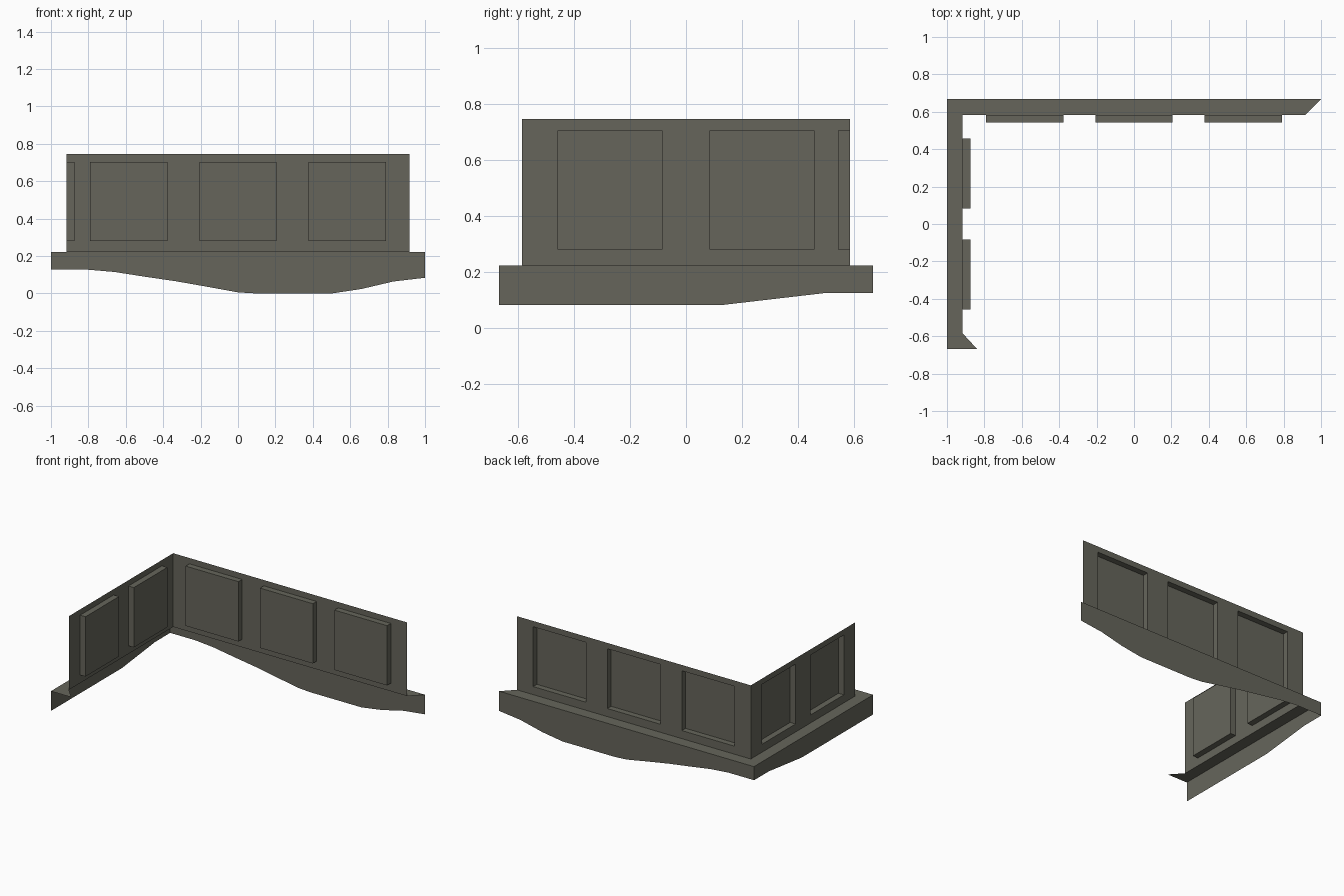
import bpy, bmesh

if "Cube" in bpy.data.objects:
    bpy.data.objects.remove(bpy.data.objects["Cube"])

stone = bpy.data.materials.new("grey olive stone")
stone.diffuse_color = (0.133, 0.131, 0.105, 1.0)
stone.use_nodes = True
stone.node_tree.nodes["Principled BSDF"].inputs["Base Color"].default_value = stone.diffuse_color

X, Y = 1.0, 0.667          # outer half sizes of the skirt
STEP = 0.083               # ledge width
RECESS = 0.042             # panel depth
LEDGE, TOP = 0.223, 0.745
PANEL_LOW, PANEL_HIGH = 0.28, 0.704


# Each side is laid out as (u along side, d depth inwards, z)
def back(u, d, z):
    return (u, Y - d, z)


def left(u, d, z):
    return (-X + d, u, z)


def make(name, faces):
    """Join polygons (lists of points) into one sheet object."""
    bm = bmesh.new()
    for pts in faces:
        bm.faces.new([bm.verts.new(p) for p in pts])
    bmesh.ops.remove_doubles(bm, verts=bm.verts, dist=1e-4)
    mesh = bpy.data.meshes.new(name)
    bm.to_mesh(mesh)
    bm.free()
    mesh.materials.append(stone)
    obj = bpy.data.objects.new(name, mesh)
    bpy.context.collection.objects.link(obj)


def wall(name, side, half, panels):
    """Thin wall with recessed panels pushed inwards."""
    us = sorted([-half, half] + [u for p in panels for u in p])
    zs = [LEDGE, PANEL_LOW, PANEL_HIGH, TOP]
    faces = []
    for i in range(len(us) - 1):
        for j in range(3):
            a, b, lo, hi = us[i], us[i + 1], zs[j], zs[j + 1]
            loop = [(a, lo), (a, hi), (b, hi), (b, lo)]
            outer = [side(u, STEP, z) for u, z in loop]
            if i % 2 == 1 and j == 1:
                inner = [side(u, STEP + RECESS, z) for u, z in loop]
                faces.append(inner)
                for k in range(4):
                    n = (k + 1) % 4
                    faces.append([outer[k], outer[n], inner[n], inner[k]])
            else:
                faces.append(outer)
    make(name, faces)


def skirt(name, side, profile):
    """Outer band with a curved lower edge, as a strip of quads."""
    faces = []
    for (a, za), (b, zb) in zip(profile, profile[1:]):
        faces.append([side(a, 0, za), side(a, 0, LEDGE),
                      side(b, 0, LEDGE), side(b, 0, zb)])
    make(name, faces)


# Panelled walls
wall("back_wall", back, X - STEP,
     [(-0.79, -0.376), (-0.207, 0.207), (0.376, 0.79)])
wall("left_wall", left, Y - STEP, [(-0.458, -0.083), (0.083, 0.458)])

# Skirts with shaped lower edges
skirt("back_skirt", back,
      [(-1, 0.127), (-0.8, 0.127), (-0.66, 0.115), (-0.5, 0.09),
       (-0.33, 0.065), (-0.17, 0.037), (0, 0.006), (0.1, 0), (0.5, 0),
       (0.66, 0.024), (0.83, 0.064), (1, 0.084)])
skirt("left_skirt", left,
      [(-Y, 0.083), (0.13, 0.083), (0.5, 0.126), (Y, 0.126)])

# Flat ledge between skirts and walls, with mitred ends
xi, yi = X - STEP, Y - STEP
make("ledge", [[(x, y, LEDGE) for x, y in poly] for poly in (
    [(-X, Y), (-xi, yi), (xi, yi), (X, Y)],
    [(-X, -Y), (-xi, -yi), (-xi, yi), (-X, Y)],
    [(-X, -Y), (-0.84, -Y), (-xi, -yi)],
)])
